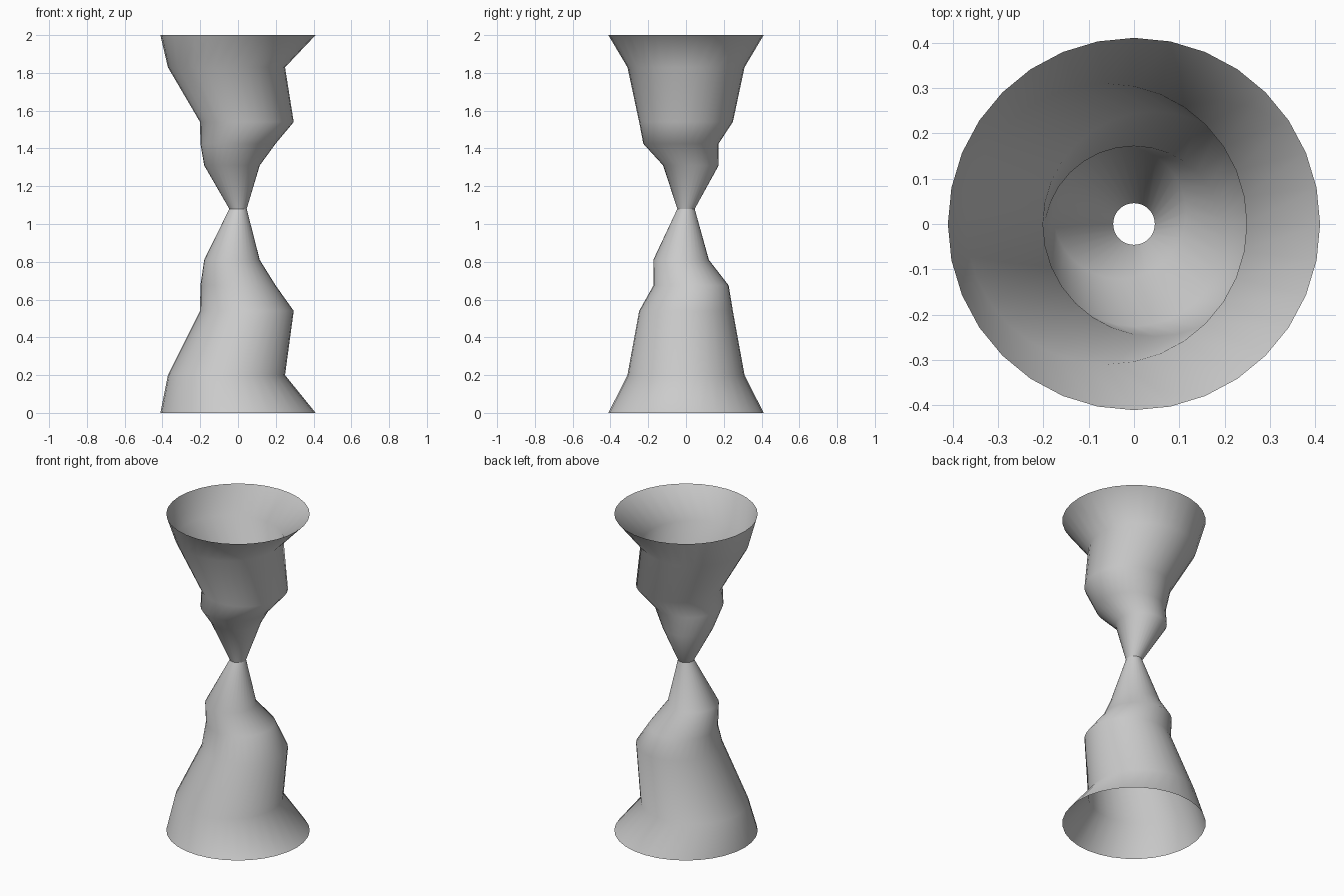
import bpy, bmesh, math

if "Cube" in bpy.data.objects:
    bpy.data.objects.remove(bpy.data.objects["Cube"])

SIDES = 32
WAIST = 1.08
# ring profile of one funnel: height from rim, centre x, centre y, radius
RINGS = [
    (0.0, 0.0, 0.0, 0.411),
    (0.20, -0.061, 0.0, 0.31),
    (0.54, 0.047, 0.0, 0.248),
    (0.675, 0.0, 0.027, 0.199),
    (0.81, -0.032, -0.026, 0.147),
    (WAIST, 0.0, 0.0, 0.046),
]


def funnel(name, place, flip):
    """Open loft through the offset rings; place maps each ring point."""
    bm = bmesh.new()
    loops = []
    for z, cx, cy, r in RINGS:
        loop = []
        for i in range(SIDES):
            a = 2 * math.pi * i / SIDES
            loop.append(bm.verts.new(place(cx + r * math.cos(a), cy + r * math.sin(a), z)))
        loops.append(loop)
    for low, high in zip(loops, loops[1:]):
        for i in range(SIDES):
            j = (i + 1) % SIDES
            quad = [low[i], low[j], high[j], high[i]]
            bm.faces.new(quad[::-1] if flip else quad).smooth = True
    mesh = bpy.data.meshes.new(name)
    bm.to_mesh(mesh)
    bm.free()
    bpy.context.collection.objects.link(bpy.data.objects.new(name, mesh))


# lower half, and the upper half as its shorter copy turned over about x
squash = (2 - WAIST) / WAIST
funnel("lower_funnel", lambda x, y, z: (x, y, z), False)
funnel("upper_funnel", lambda x, y, z: (x, -y, 2 - z * squash), False)
